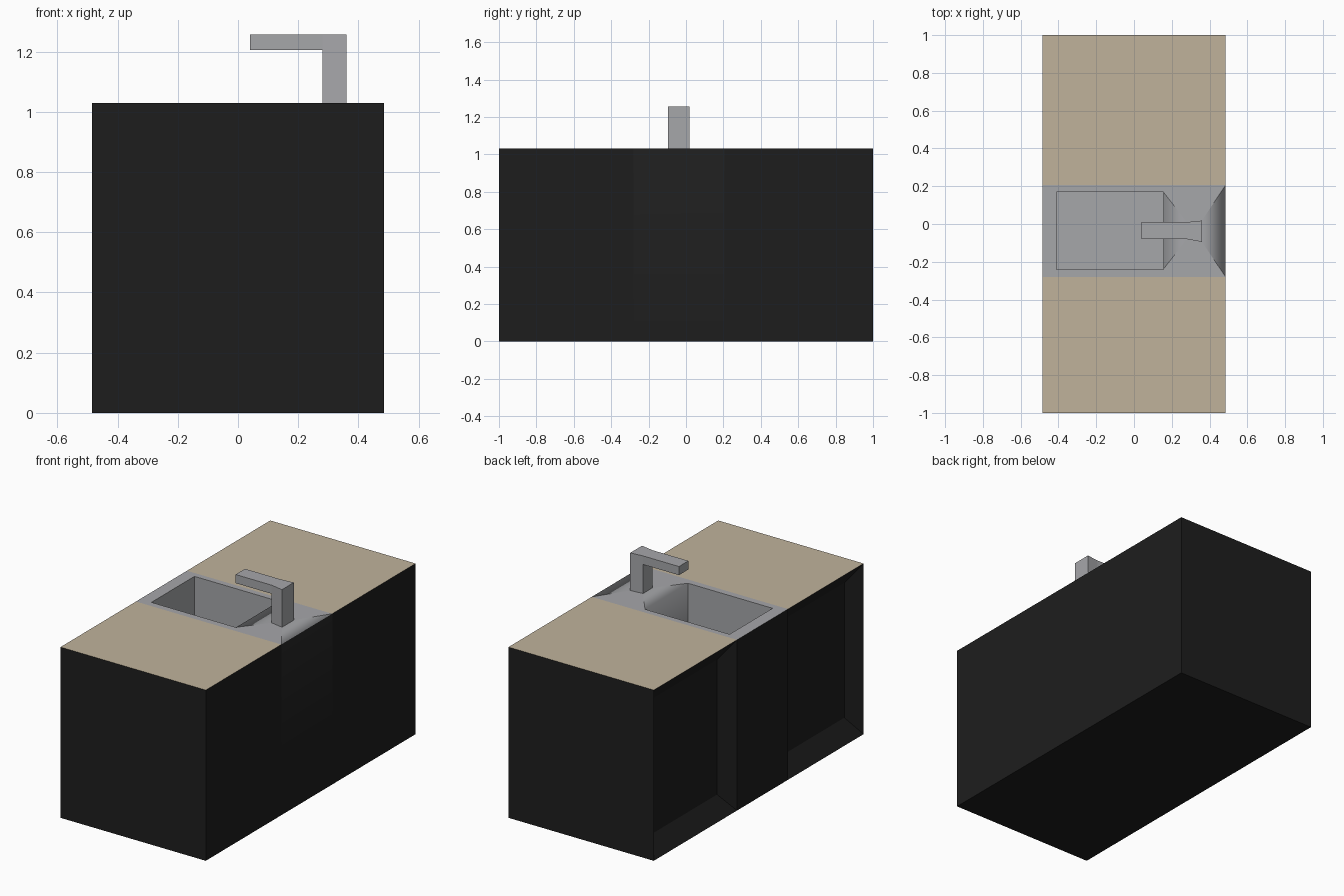
import bpy, bmesh

if "Cube" in bpy.data.objects:
    bpy.data.objects.remove(bpy.data.objects["Cube"])

def material(name, rgb):
    m = bpy.data.materials.new(name)
    m.diffuse_color = (*rgb, 1)
    m.use_nodes = True
    m.node_tree.nodes["Principled BSDF"].inputs["Base Color"].default_value = m.diffuse_color
    return m

BLACK = material("black_cabinet", (0.0125, 0.0125, 0.0125))
TAN = material("tan_worktop", (0.53, 0.45, 0.33))
GRAY = material("steel_gray", (0.38, 0.385, 0.40))

def build(name, faces, mats):
    """faces: (corner points, material index, smooth)"""
    bm = bmesh.new()
    for pts, mat, smooth in faces:
        f = bm.faces.new([bm.verts.new(p) for p in pts])
        f.material_index = mat
        f.smooth = smooth
    bmesh.ops.remove_doubles(bm, verts=bm.verts, dist=1e-4)
    bmesh.ops.recalc_face_normals(bm, faces=bm.faces)
    me = bpy.data.meshes.new(name)
    bm.to_mesh(me)
    bm.free()
    for m in mats:
        me.materials.append(m)
    ob = bpy.data.objects.new(name, me)
    bpy.context.collection.objects.link(ob)
    return ob

def rect(x0, x1, y0, y1, z):
    return [(x0, y0, z), (x1, y0, z), (x1, y1, z), (x0, y1, z)]

def bridge(a, b):
    return [[a[i], a[(i + 1) % 4], b[(i + 1) % 4], b[i]] for i in range(4)]

X, H = 0.485, 1.03
BANDS = [(-1, -0.28), (-0.28, 0.206), (0.206, 1)]
faces = []

# cabinet ends
for y in (-1, 1):
    faces.append(([(-X, y, 0), (X, y, 0), (X, y, H), (-X, y, H)], 0, False))

# cabinet bands: bottom, right side, left side with recessed panels, worktops
for i, (y0, y1) in enumerate(BANDS):
    faces.append((rect(-X, X, y0, y1, 0), 0, False))
    faces.append(([(X, y0, 0), (X, y1, 0), (X, y1, H), (X, y0, H)], 0, i == 1))
    outer = [(-X, y0, 0), (-X, y1, 0), (-X, y1, H), (-X, y0, H)]
    if i == 1:
        faces.append((outer, 0, False))
    else:
        yc, s = (y0 + y1) / 2, 0.79
        inner = [(-X + 0.075, yc + (p[1] - yc) * s, H / 2 + (p[2] - H / 2) * s) for p in outer]
        faces += [(q, 0, False) for q in bridge(outer, inner)]
        faces.append((inner, 0, False))
        faces.append((rect(-X, X, y0, y1, H), 1, False))

# sink rim
y0, y1 = BANDS[1]
o = rect(-X, X, y0, y1, H)
b = rect(-0.41, 0.155, -0.24, 0.17, H)
ring = bridge(o, b)
faces += [(ring[k], 2, False) for k in (0, 2, 3)]

# tap deck, softly shaded across its short sides
deck = [b[1], o[1], o[2], b[2]]
base = [(0.28, -0.08, H), (0.36, -0.095, H), (0.36, 0.018, H), (0.28, 0.01, H)]
faces += [(q, 2, k in (1, 3)) for k, q in enumerate(bridge(deck, base))]
faces.append((base, 2, False))

# sink basin
floor = rect(-0.41, 0.155, -0.24, 0.17, H - 0.35)
faces += [(q, 2, k == 1) for k, q in enumerate(bridge(b, floor))]
faces.append((floor, 2, False))
build("sink_cabinet", faces, [BLACK, TAN, GRAY])

# tap: tapered post with a spout pulled out of its top
def level(pts, z):
    return [(p[0], p[1], z) for p in pts]

low, mid, top = base, level(base, 1.205), level(base, 1.257)
spout_root = [mid[0], mid[3], top[3], top[0]]
spout_end = [(0.04, p[1], p[2]) for p in spout_root]
quads = bridge(low, mid) + bridge(mid, top)[:3] + bridge(spout_root, spout_end)
quads += [low, top, spout_end]
build("tap", [(q, 0, False) for q in quads], [GRAY])
